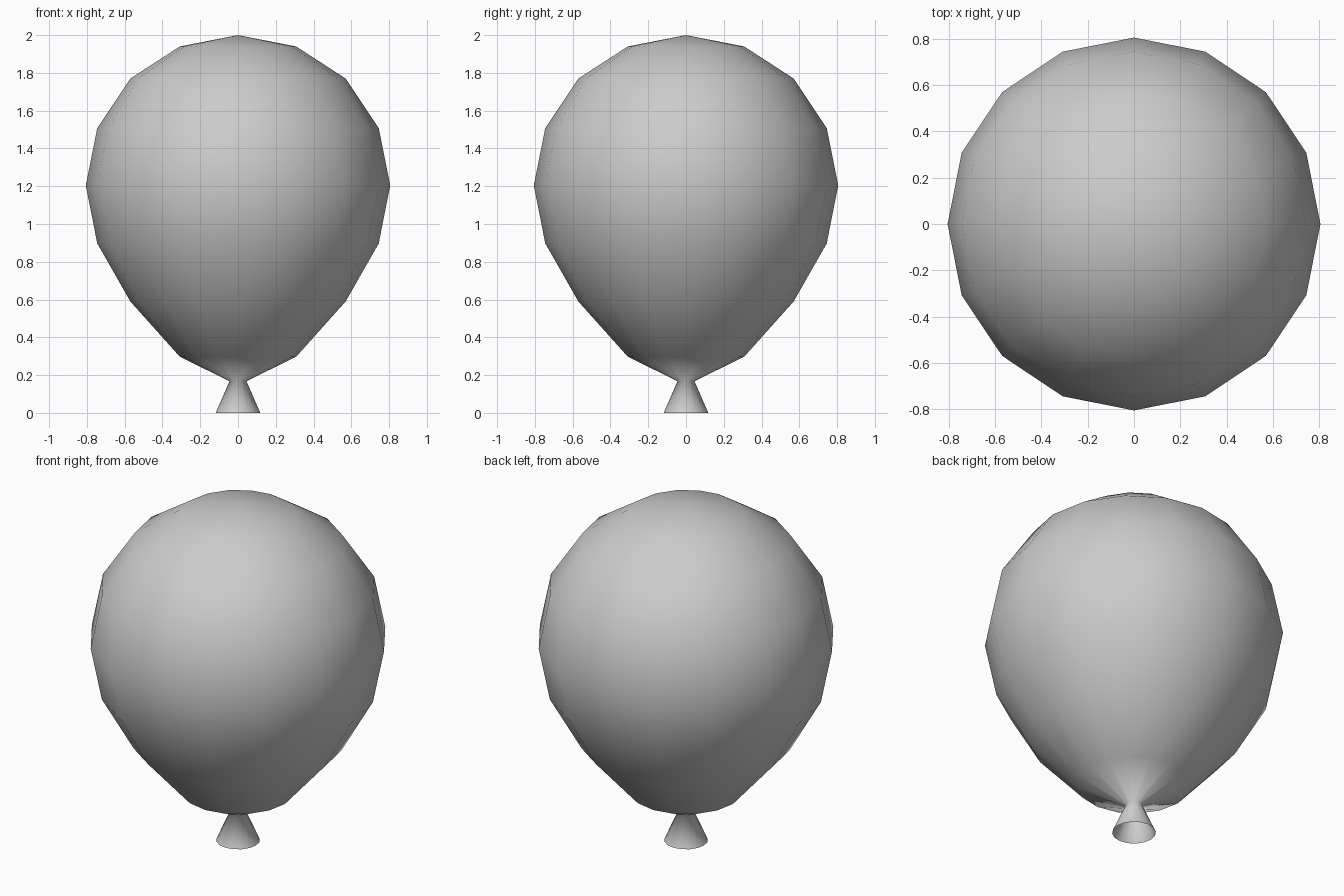
import bpy, bmesh
from math import cos, sin, pi

if "Cube" in bpy.data.objects:
    bpy.data.objects.remove(bpy.data.objects["Cube"])

SIDES = 16
# (radius, height) from the open mouth up to the last ring below the crown
PROFILE = [(0.118, 0.0), (0.045, 0.168), (0.308, 0.297), (0.57, 0.59), (0.745, 0.897),
           (0.806, 1.204), (0.745, 1.508), (0.57, 1.77), (0.308, 1.94)]

# Balloon: one lathed skin, open at the mouth, pinched at the neck
bm = bmesh.new()
rings = [[bm.verts.new((r * cos(2 * pi * i / SIDES), r * sin(2 * pi * i / SIDES), z))
          for i in range(SIDES)] for r, z in PROFILE]
for low, high in zip(rings, rings[1:]):
    for i in range(SIDES):
        j = (i + 1) % SIDES
        bm.faces.new((low[i], low[j], high[j], high[i]))

# Crown
top = bm.verts.new((0, 0, 2))
for i in range(SIDES):
    bm.faces.new((rings[-1][i], rings[-1][(i + 1) % SIDES], top))

for f in bm.faces:
    f.smooth = True
mesh = bpy.data.meshes.new("balloon")
bm.to_mesh(mesh)
bm.free()
balloon = bpy.data.objects.new("balloon", mesh)
bpy.context.collection.objects.link(balloon)
